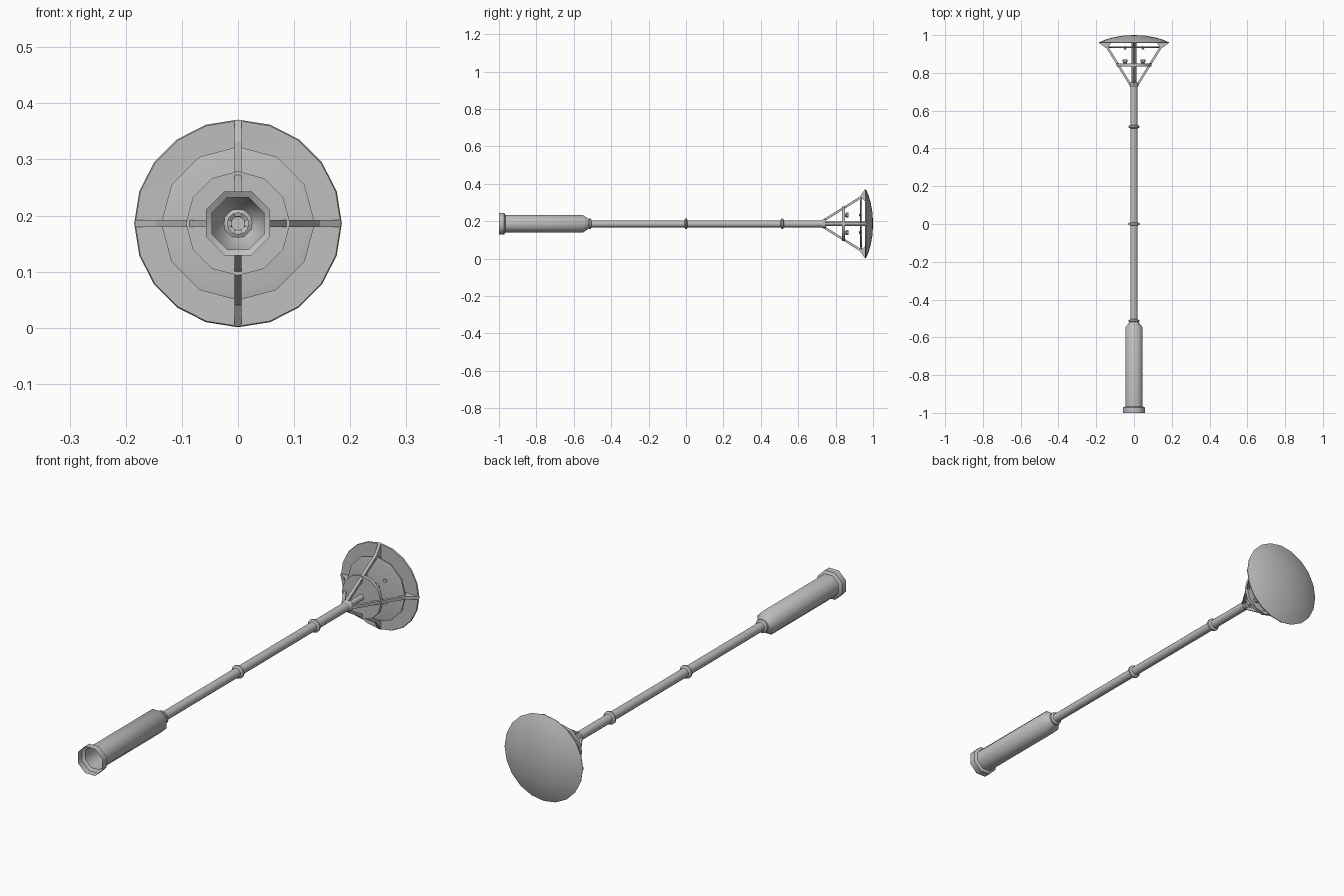
import bpy, bmesh, math
from mathutils import Vector, Matrix

cube = bpy.data.objects.get("Cube")
if cube:
    bpy.data.objects.remove(cube, do_unlink=True)

AXIS_Z = 0.186

grey = bpy.data.materials.new("light_grey")
grey.use_nodes = True
COLOUR = (0.52, 0.52, 0.52, 1)
grey.diffuse_color = COLOUR
grey.node_tree.nodes["Principled BSDF"].inputs["Base Color"].default_value = COLOUR


def finish(name, bm, angle=40):
    """Turn a bmesh into a shaded, coloured object."""
    bmesh.ops.recalc_face_normals(bm, faces=bm.faces)
    mesh = bpy.data.meshes.new(name)
    bm.to_mesh(mesh)
    bm.free()
    mesh.materials.append(grey)
    obj = bpy.data.objects.new(name, mesh)
    bpy.context.collection.objects.link(obj)
    bpy.ops.object.select_all(action="DESELECT")
    obj.select_set(True)
    bpy.context.view_layer.objects.active = obj
    bpy.ops.object.shade_smooth_by_angle(angle=math.radians(angle))
    return obj


def lathe(name, profile, sides, turn=0.0, centre=(0, 0), angle=40):
    """Spin (radius, y) points about the lying axis; radius 0 closes an end."""
    bm = bmesh.new()
    rings = []
    for r, y in profile:
        count = sides if r > 0 else 1
        ring = []
        for i in range(count):
            a = 2 * math.pi * (i + turn) / sides
            ring.append(bm.verts.new((centre[0] + r * math.sin(a), y,
                                      AXIS_Z + centre[1] + r * math.cos(a))))
        rings.append(ring)
    for a, b in zip(rings, rings[1:]):
        for i in range(sides):
            j = (i + 1) % sides
            corners = [a[i % len(a)], a[j % len(a)], b[j % len(b)], b[i % len(b)]]
            bm.faces.new(list(dict.fromkeys(corners)))
    return finish(name, bm, angle)


def radial_plate(name, outline, width, quarter):
    """Extrude a (radius, y) outline and place it on one of four quarters."""
    bm = bmesh.new()
    face = bm.faces.new([bm.verts.new((-width / 2, y, r)) for r, y in outline])
    out = bmesh.ops.extrude_face_region(bm, geom=[face])
    moved = [v for v in out["geom"] if isinstance(v, bmesh.types.BMVert)]
    bmesh.ops.translate(bm, verts=moved, vec=(width, 0, 0))
    place = (Matrix.Translation((0, 0, AXIS_Z))
             @ Matrix.Rotation(quarter * math.pi / 2, 4, "Y"))
    bmesh.ops.transform(bm, matrix=place, verts=bm.verts)
    return finish(name, bm, 20)


# Hollow octagonal base with a foot collar and a tapered neck
lathe("base_housing", [(0.062, -1), (0.062, -0.972), (0.05, -0.965), (0.05, -0.55),
                       (0.024, -0.515), (0.02, -0.51)], 8, 0.5, angle=50)

# Pole and its three collars
lathe("pole", [(0.019, -0.53), (0.019, 0.74), (0.012, 0.745), (0.012, 0.957)], 12)
for i, y in enumerate((-0.513, 0, 0.515)):
    lathe(f"pole_collar_{i + 1}", [(0.019, y - 0.009), (0.028, y - 0.004),
                                   (0.028, y + 0.004), (0.019, y + 0.009)], 12)

# Lamp head: collar, lower tray, upper reflector and domed cap
lathe("head_collar", [(0.019, 0.725), (0.024, 0.732), (0.024, 0.748), (0, 0.75)], 12)
lathe("lower_tray", [(0, 0.834), (0.093, 0.834), (0.093, 0.849), (0, 0.849)], 12)
lathe("reflector_plate", [(0, 0.931), (0.122, 0.931), (0.137, 0.934),
                          (0.137, 0.94), (0, 0.94)], 12)
lathe("domed_cap", [(0, 0.96), (0.183, 0.957), (0.185, 0.962), (0.155, 0.975),
                    (0.115, 0.987), (0.06, 0.997), (0, 1)], 20)

# Four struts carrying the cap, each ending in a gusset
for q in range(4):
    radial_plate(f"strut_{q + 1}", [(0.012, 0.738), (0.024, 0.734),
                                    (0.148, 0.934), (0.136, 0.938)], 0.0125, q)
    radial_plate(f"gusset_{q + 1}", [(0.146, 0.93), (0.184, 0.957),
                                     (0.118, 0.96)], 0.0125, q)

# Four lamps on the tray, with small tips under the reflector
for i, (sx, sz) in enumerate(((1, 1), (-1, 1), (-1, -1), (1, -1))):
    spot = (sx * 0.047, sz * 0.047)
    lathe(f"lamp_socket_{i + 1}", [(0.01, 0.848), (0.01, 0.856), (0.015, 0.857),
                                   (0.015, 0.87), (0, 0.87)], 8, 0.5, spot)
    lathe(f"lamp_tip_{i + 1}", [(0, 0.924), (0.009, 0.924), (0, 0.946)], 8, 0.5, spot)
